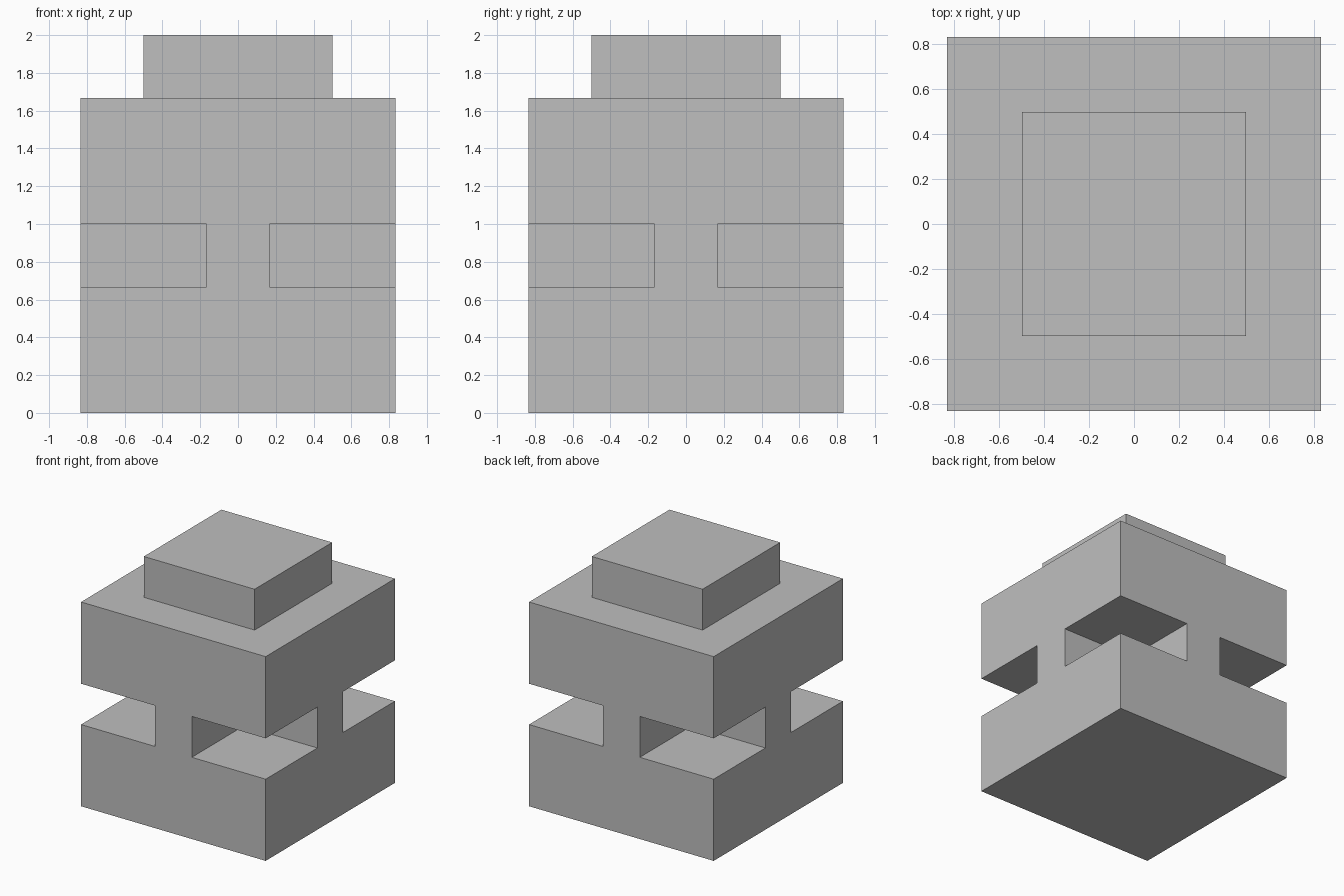
import bpy
import bmesh

cube = bpy.data.objects.get("Cube")
if cube:
    bpy.data.objects.remove(cube, do_unlink=True)

U = 1 / 3  # grid unit of the whole model

grey = bpy.data.materials.new("light_grey")
grey.use_nodes = True
colour = (0.52, 0.52, 0.52, 1.0)
grey.diffuse_color = colour
grey.node_tree.nodes["Principled BSDF"].inputs["Base Color"].default_value = colour


def prism(name, outline, z0, z1):
    """Extrude a flat outline from z0 up to z1 (all in grid units)."""
    bm = bmesh.new()
    base = bm.faces.new([bm.verts.new((x * U, y * U, z0 * U)) for x, y in outline])
    top = bmesh.ops.extrude_face_region(bm, geom=[base], use_keep_orig=True)["geom"]
    for v in top:
        if isinstance(v, bmesh.types.BMVert):
            v.co.z = z1 * U
    bmesh.ops.recalc_face_normals(bm, faces=bm.faces)
    mesh = bpy.data.meshes.new(name)
    bm.to_mesh(mesh)
    bm.free()
    mesh.materials.append(grey)
    obj = bpy.data.objects.new(name, mesh)
    bpy.context.collection.objects.link(obj)
    return obj


def square(h):
    return [(-h, -h), (h, -h), (h, h), (-h, h)]


# Plus-shaped outline: one arm end, turned four times
a, w = 2.5, 0.5
plus = []
x1, y1, x2, y2, x3, y3 = a, -w, a, w, w, w
for _ in range(4):
    plus += [(x1, y1), (x2, y2), (x3, y3)]
    x1, y1, x2, y2, x3, y3 = -y1, x1, -y2, x2, -y3, x3

# Stacked parts, bottom to top
prism("lower_block", square(2.5), 0, 2)
prism("cross_core", plus, 2, 3)
prism("upper_block", square(2.5), 3, 5)
prism("top_cap", square(1.5), 5, 6)
